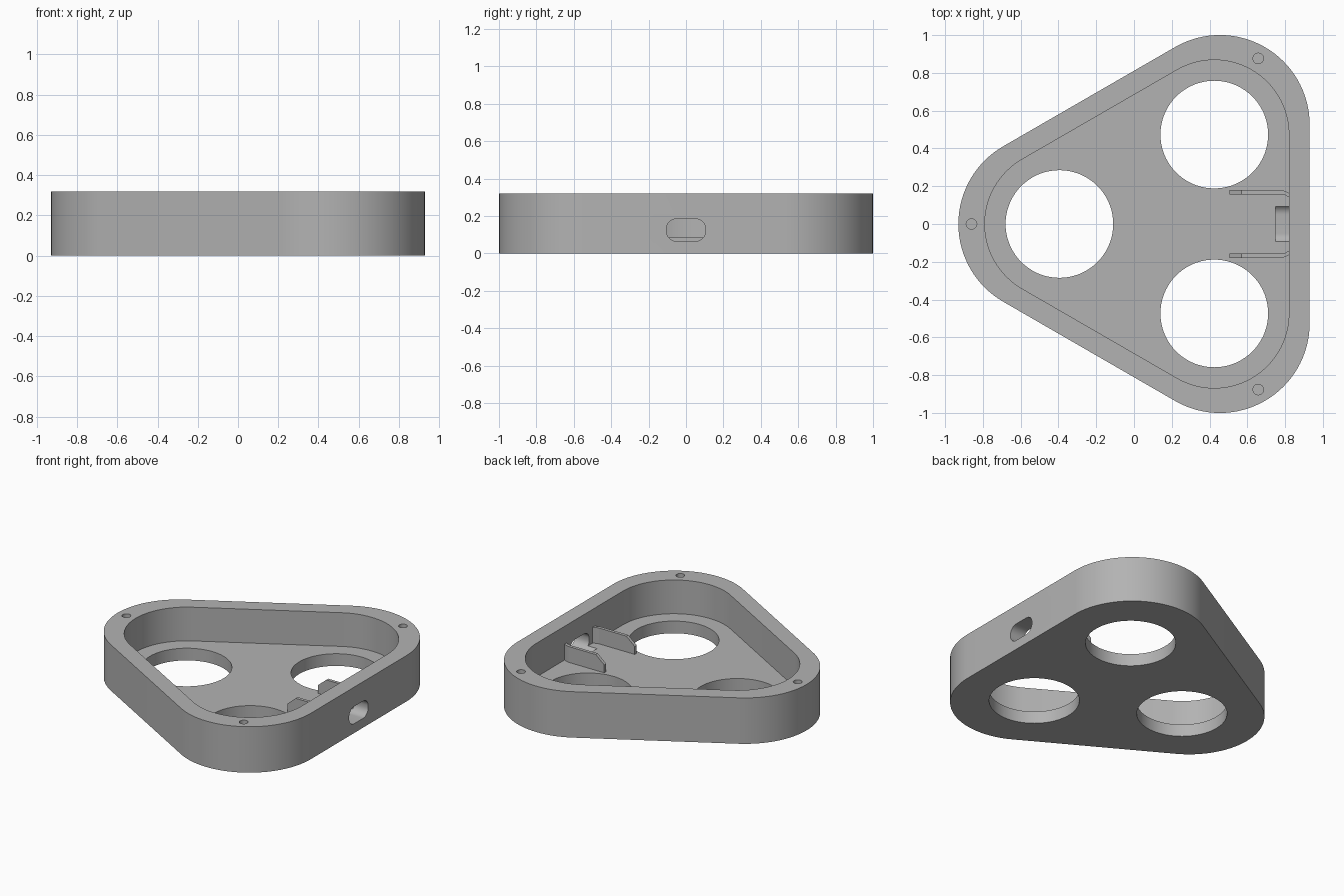
import bpy
import bmesh
from math import cos, sin, pi
from mathutils import Matrix

cube = bpy.data.objects.get("Cube")
if cube:
    bpy.data.objects.remove(cube, do_unlink=True)

HEIGHT, FLOOR = 0.32, 0.085
MIDDLE = 0.1517          # x of the triangle's centroid

grey = bpy.data.materials.new("plain grey")
grey.use_nodes = True
colour = (0.45, 0.45, 0.45, 1)
grey.diffuse_color = colour
grey.node_tree.nodes["Principled BSDF"].inputs["Base Color"].default_value = colour


def add_object(name, bm):
    bmesh.ops.recalc_face_normals(bm, faces=bm.faces)
    mesh = bpy.data.meshes.new(name)
    bm.to_mesh(mesh)
    bm.free()
    mesh.materials.append(grey)
    obj = bpy.data.objects.new(name, mesh)
    bpy.context.collection.objects.link(obj)
    return obj


def prism(name, outline, low, high, matrix=Matrix()):
    bm = bmesh.new()
    face = bm.faces.new([bm.verts.new((x, y, low)) for x, y in outline])
    new = bmesh.ops.extrude_face_region(bm, geom=[face])["geom"]
    top = [v for v in new if isinstance(v, bmesh.types.BMVert)]
    bmesh.ops.translate(bm, verts=top, vec=(0, 0, high - low))
    bm.transform(matrix)
    return add_object(name, bm)


def arc(cx, cy, radius, start, sweep, steps):
    return [(cx + radius * cos(start + sweep * i / steps),
             cy + radius * sin(start + sweep * i / steps)) for i in range(steps + 1)]


def corners(distance):
    # three points around the centroid, the first one pointing to -x
    return [(MIDDLE + distance * cos(a), distance * sin(a), a)
            for a in (pi, pi + 2 * pi / 3, pi + 4 * pi / 3)]


def rounded_triangle(distance, radius):
    points = []
    for x, y, a in corners(distance):
        points += arc(x, y, radius, a - pi / 3, 2 * pi / 3, 32)
    return points


def circle(x, y, radius, steps):
    return arc(x, y, radius, 0, 2 * pi, steps)[:-1]


def cut(target, cutter):
    mod = target.modifiers.new("cut", "BOOLEAN")
    mod.operation, mod.solver, mod.object = "DIFFERENCE", "EXACT", cutter
    bpy.context.view_layer.objects.active = target
    bpy.ops.object.modifier_apply(modifier=mod.name)
    bpy.data.objects.remove(cutter, do_unlink=True)


# Tray body with its pocket
tray = prism("tray", rounded_triangle(0.6067, 0.475), 0, HEIGHT)
cut(tray, prism("pocket_cutter", rounded_triangle(0.5467, 0.395), FLOOR, HEIGHT + 0.1))

# Large round openings in the floor
for x, y, a in corners(0.5467):
    cut(tray, prism("opening_cutter", circle(x, y, 0.285, 72), -0.1, FLOOR + 0.1))

# Blind screw holes in the rim
for x, y, a in corners(1.012):
    cut(tray, prism("screw_cutter", circle(x, y, 0.028, 24), 0.1, HEIGHT + 0.1))

# Rounded port slot through the right wall, dipping into the floor
slot = []
for i, (sx, sz) in enumerate([(1, 1), (-1, 1), (-1, -1), (1, -1)]):
    slot += arc(0.05 * sx, 0.125 + 0.005 * sz, 0.055, i * pi / 2, pi / 2, 10)
to_x = Matrix(((0, 0, 1, 0), (1, 0, 0, 0), (0, 1, 0, 0), (0, 0, 0, 1)))
cut(tray, prism("slot_cutter", slot, 0.75, 1.1, to_x))

# Thin clip walls beside the slot, with ramped tips and a bend at the wall
stations = [(0.505, 0.168, 0.14), (0.57, 0.168, 0.195), (0.78, 0.168, 0.195),
            (0.80, 0.164, 0.195), (0.825, 0.15, 0.195)]
for side, name in ((1, "back_clip"), (-1, "front_clip")):
    bm = bmesh.new()
    rings = [[bm.verts.new((x, side * (y + dy), z))
              for dy, z in ((-0.011, FLOOR - 0.01), (0.011, FLOOR - 0.01),
                            (0.011, top), (-0.011, top))]
             for x, y, top in stations]
    for a, b in zip(rings, rings[1:]):
        for i in range(4):
            j = (i + 1) % 4
            bm.faces.new((a[i], a[j], b[j], b[i]))
    bm.faces.new(rings[0])
    bm.faces.new(rings[-1])
    add_object(name, bm)

# Smooth the rounded walls, keep the rims crisp
bpy.ops.object.select_all(action="DESELECT")
tray.select_set(True)
bpy.context.view_layer.objects.active = tray
bpy.ops.object.shade_smooth_by_angle(angle=pi / 6)
